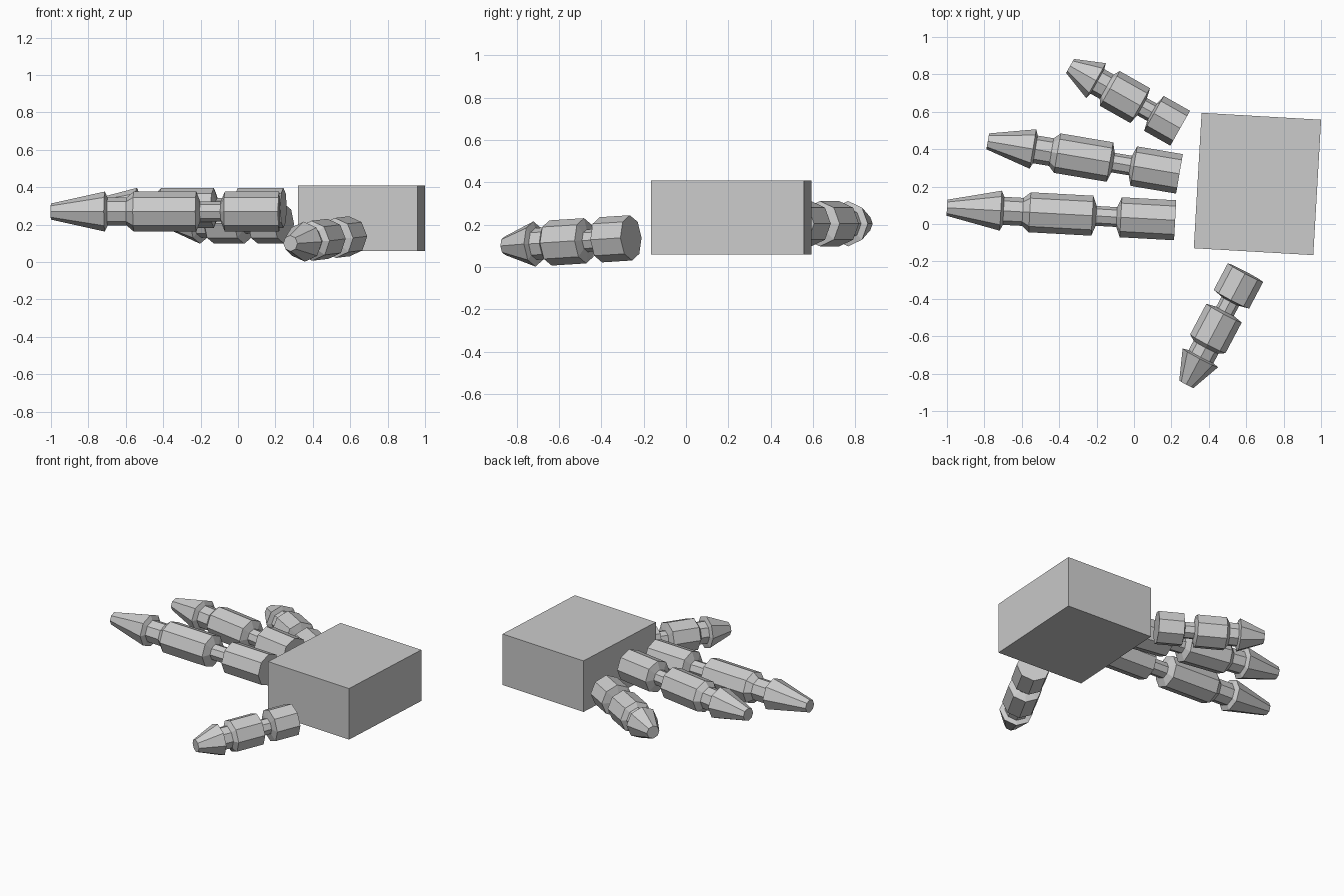
import bpy, bmesh, math
from mathutils import Vector, Matrix

if "Cube" in bpy.data.objects:
    bpy.data.objects.remove(bpy.data.objects["Cube"])

R = 0.107
# finger profile: (fraction of length, radius)
PROFILE = [(0, R), (0.238, R), (0.256, 0.053), (0.346, 0.053), (0.363, R),
           (0.637, R), (0.668, 0.075), (0.752, 0.075), (0.764, R), (1, 0.043)]
SIDES = 8


def make_object(name, bm):
    bmesh.ops.recalc_face_normals(bm, faces=bm.faces)
    mesh = bpy.data.meshes.new(name)
    bm.to_mesh(mesh)
    bm.free()
    obj = bpy.data.objects.new(name, mesh)
    bpy.context.collection.objects.link(obj)
    return obj


def finger(name, base, tip):
    base, tip = Vector(base), Vector(tip)
    axis = tip - base
    side = axis.cross(Vector((0, 0, 1))).normalized()
    up = side.cross(axis).normalized()
    bm = bmesh.new()
    rings = []
    for t, r in PROFILE:
        ring = []
        for i in range(SIDES):
            a = 2 * math.pi * i / SIDES
            ring.append(bm.verts.new(base + axis * t + side * (r * math.cos(a)) + up * (r * math.sin(a))))
        rings.append(ring)
    for lo, hi in zip(rings, rings[1:]):
        for i in range(SIDES):
            j = (i + 1) % SIDES
            bm.faces.new((lo[i], lo[j], hi[j], hi[i]))
    bm.faces.new(rings[0])
    bm.faces.new(rings[-1])
    make_object(name, bm)


# palm block
bm = bmesh.new()
bmesh.ops.create_cube(bm, size=1, matrix=Matrix.Diagonal((0.64, 0.725, 0.35, 1)))
palm = make_object("palm", bm)
palm.location = (0.66, 0.214, 0.235)
palm.rotation_euler.z = math.radians(-3.3)

# three fingers and thumb
finger("long_finger", (0.22, 0.02, 0.27), (-1.0, 0.087, 0.27))
finger("middle_finger", (0.243, 0.268, 0.29), (-0.782, 0.442, 0.29))
finger("short_finger", (0.247, 0.512, 0.205), (-0.342, 0.845, 0.205))
finger("thumb", (0.596, -0.26, 0.138), (0.28, -0.857, 0.1))
